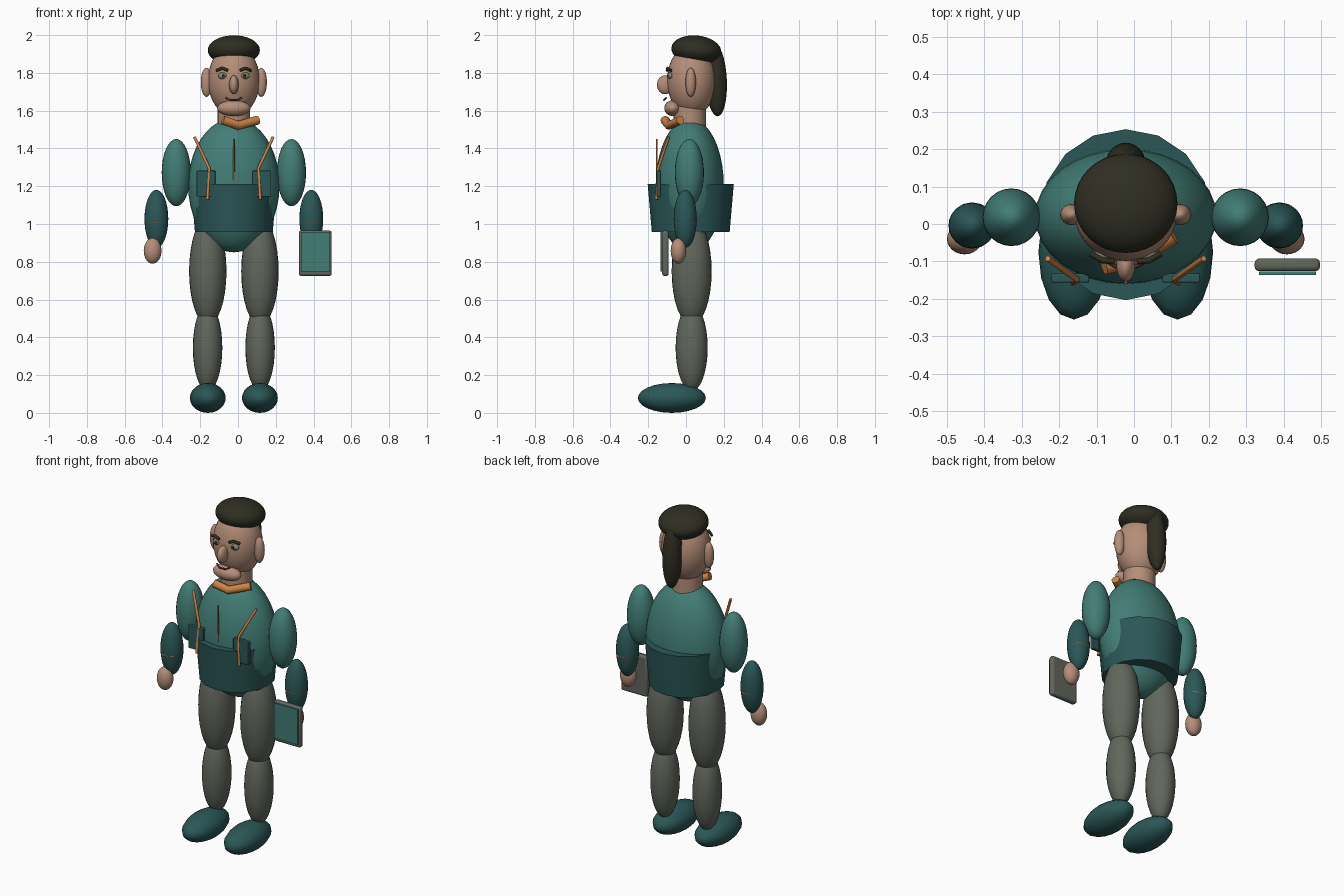
import bpy
from mathutils import Vector, Matrix
from math import radians

cube = bpy.data.objects.get("Cube")
if cube:
    bpy.data.objects.remove(cube, do_unlink=True)

MID = -0.022  # the body's line of symmetry


def material(name, *rgb):
    m = bpy.data.materials.new(name)
    m.use_nodes = True
    m.diffuse_color = (*rgb, 1)
    m.node_tree.nodes["Principled BSDF"].inputs["Base Color"].default_value = (*rgb, 1)
    return m


TEAL = material("teal cloth", .055, .205, .18)
DARK = material("dark teal cloth", .024, .095, .095)
SKIN = material("skin", .46, .27, .19)
GREY = material("grey trousers", .12, .135, .108)
HAIR = material("dark hair", .027, .027, .016)
ORANGE = material("orange trim", .62, .23, .06)
BROWN = material("brown trim", .3, .1, .03)
EYE = material("eye grey", .23, .23, .18)
LIP = material("lip brown", .1, .03, .02)


def finish(name, mat, angle=40):
    ob = bpy.context.object
    ob.name = ob.data.name = name
    ob.data.materials.append(mat)
    bpy.ops.object.shade_smooth_by_angle(angle=radians(angle))
    return ob


def ellipsoid(name, mat, centre, radii, tilt=0, segments=24, rings=16):
    bpy.ops.mesh.primitive_uv_sphere_add(segments=segments, ring_count=rings, radius=1)
    mesh = bpy.context.object.data
    mesh.transform(Matrix.Rotation(radians(tilt), 4, "X") @ Matrix.Diagonal((*radii, 1)))
    bpy.context.object.location = centre
    return finish(name, mat)


def box(name, mat, low, high, bevel=0):
    low, high = Vector(low), Vector(high)
    bpy.ops.mesh.primitive_cube_add(size=1, location=(low + high) / 2)
    bpy.context.object.data.transform(Matrix.Diagonal((*(high - low), 1)))
    ob = finish(name, mat)
    if bevel:
        mod = ob.modifiers.new("rounded edges", "BEVEL")
        mod.width, mod.segments = bevel, 3
    return ob


def cone(name, mat, y, bottom, top, r_bottom, r_top, sides):
    bpy.ops.mesh.primitive_cone_add(vertices=sides, radius1=r_bottom, radius2=r_top,
                                    depth=top - bottom, location=(MID, y, (top + bottom) / 2))
    return finish(name, mat)


def tube(name, mat, points, radius):
    curve = bpy.data.curves.new(name, "CURVE")
    curve.dimensions = "3D"
    curve.bevel_depth, curve.bevel_resolution = radius, 2
    curve.use_fill_caps = True
    spline = curve.splines.new("POLY")
    spline.points.add(len(points) - 1)
    for p, co in zip(spline.points, points):
        p.co = (*co, 1)
    curve.materials.append(mat)
    ob = bpy.data.objects.new(name, curve)
    bpy.context.collection.objects.link(ob)
    return ob


# Head, hair and face
ellipsoid("head", SKIN, (MID, .03, 1.76), (.137, .13, .19), segments=32)
ellipsoid("hair_cap", HAIR, (MID, .055, 1.92), (.138, .133, .078), tilt=-6, segments=32)
ellipsoid("ponytail", HAIR, (MID, .158, 1.765), (.054, .058, .195), tilt=3)
ellipsoid("nose", SKIN, (MID, -.11, 1.737), (.025, .044, .05))
ellipsoid("chin", SKIN, (MID, -.07, 1.613), (.088, .045, .042))
cone("neck", SKIN, .02, 1.48, 1.63, .086, .086, 24)
tube("mouth", LIP, [(MID + x, -.105 - z, 1.668 - z) for x, z in
                    ((-.043, 0), (-.02, .012), (.02, .012), (.043, 0))], .005)

# Torso with the wide waistband
ellipsoid("torso", TEAL, (MID, .02, 1.205), (.242, .18, .355), segments=32, rings=20)
cone("waistband", DARK, .025, .957, 1.212, .206, .228, 16)
tube("neck_scarf", ORANGE, [(-.08, -.112, 1.55), (0, -.09, 1.522), (.105, -.03, 1.55)], .024)
tube("front_seam", BROWN, [(MID, -.155, 1.45), (MID, -.155, 1.2)], .005)

# Paired parts
for side, s in (("right", -1), ("left", 1)):
    def at(x, y, z):
        return (MID + s * x, y, z)

    ellipsoid(side + "_ear", SKIN, at(.145, .025, 1.75), (.03, .028, .077))
    ellipsoid(side + "_eye", EYE, at(.058, -.082, 1.785), (.026, .015, .018))
    ellipsoid(side + "_pupil", HAIR, at(.056, -.096, 1.785), (.008, .005, .01))
    tube(side + "_brow", HAIR, [at(.032, -.1, 1.813), at(.062, -.097, 1.825),
                                at(.092, -.08, 1.812)], .008)
    ellipsoid(side + "_upper_arm", TEAL, at(.305, .018, 1.272), (.077, .077, .178))
    ellipsoid(side + "_forearm", DARK, at(.41, -.004, 1.027), (.063, .061, .154))
    ellipsoid(side + "_hand", SKIN, at(.43, -.04, .858), (.047, .041, .068))
    bpy.ops.mesh.primitive_torus_add(major_segments=16, minor_segments=6, major_radius=.0575,
                                     minor_radius=.0045, location=at(.41, -.004, 1.005))
    finish(side + "_cuff_trim", ORANGE)
    ellipsoid(side + "_thigh", GREY, at(.138, .03, .75), (.099, .106, .285))
    ellipsoid(side + "_shin", GREY, at(.139, .03, .345), (.078, .085, .23))
    ellipsoid(side + "_shoe", DARK, at(.138, -.075, .079), (.095, .18, .079), segments=16, rings=12)
    tube(side + "_strap", ORANGE, [at(.208, -.092, 1.46), at(.13, -.148, 1.295),
                                   at(.14, -.157, 1.13)], .008)
    inner, outer = sorted((at(.098, 0, 0)[0], at(.198, 0, 0)[0]))
    box(side + "_pouch", DARK, (inner, -.156, 1.145), (outer, -.132, 1.282), .004)

# Tablet held beside the left hand
box("tablet_case", GREY, (.322, -.126, .725), (.496, -.092, .965), .012)
box("tablet_screen", TEAL, (.333, -.136, .748), (.486, -.127, .957))
